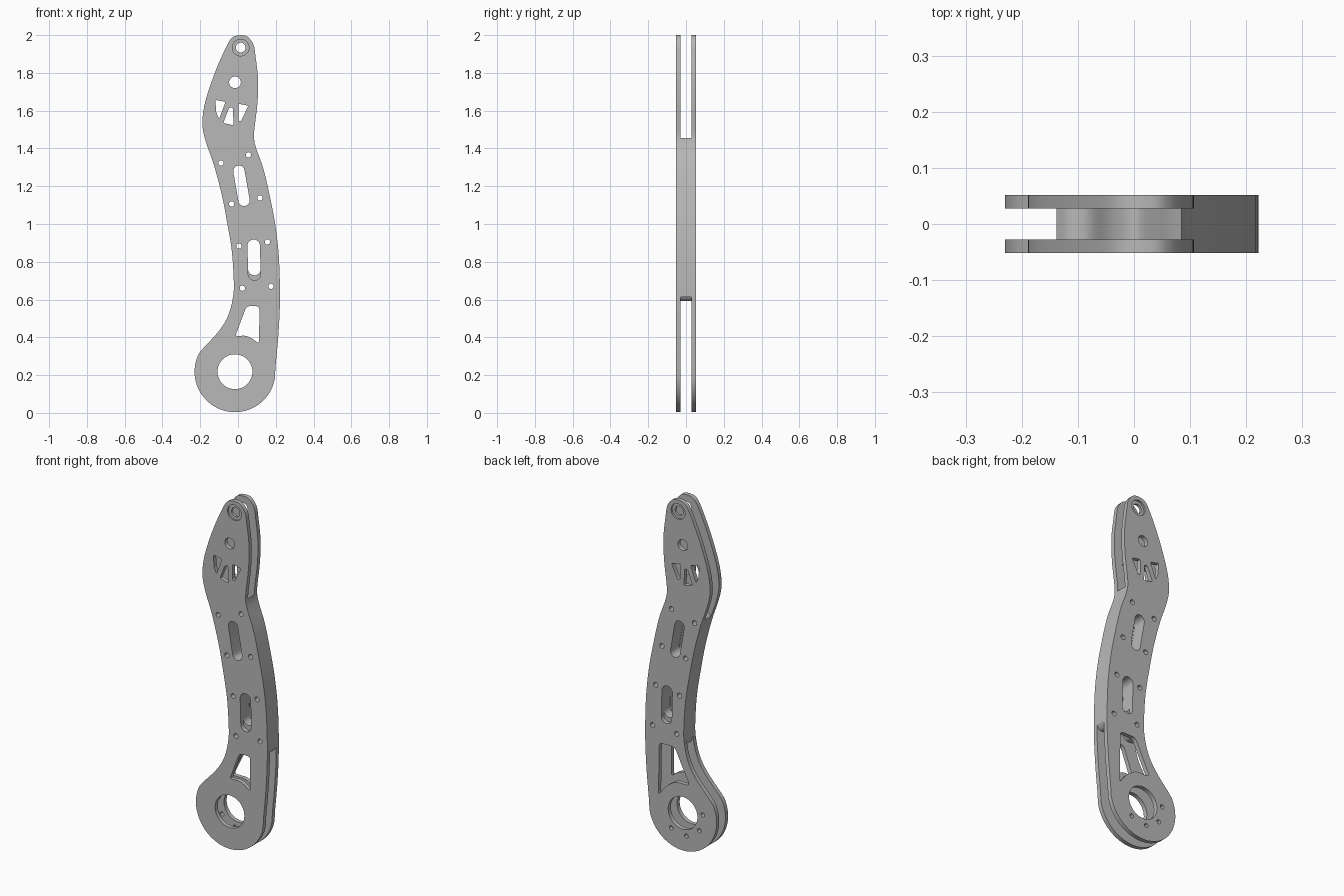
import bpy
from math import sin, cos, radians, pi
from mathutils import Vector

default_cube = bpy.data.objects.get("Cube")
if default_cube:
    bpy.data.objects.remove(default_cube, do_unlink=True)

PLATE_THICKNESS = .024
PLATE_OFFSET = .04
SPACER_THICKNESS = .056
PIVOT = (-.016, .218)

metal = bpy.data.materials.new("plain grey metal")
metal.use_nodes = True
metal.diffuse_color = (.48, .48, .48, 1)
metal.node_tree.nodes["Principled BSDF"].inputs["Base Color"].default_value = (.48, .48, .48, 1)


def arc(centre, radius, start=0, end=360, steps=32):
    """Points along an arc, angles in degrees; a full turn omits the last point."""
    count = steps if end - start == 360 else steps + 1
    angles = [radians(start + (end - start) * i / steps) for i in range(count)]
    return [(centre[0] + radius * cos(a), centre[1] + radius * sin(a)) for a in angles]


def smooth_path(points, steps=4):
    """Open smooth path that passes through every point."""
    p = [Vector(q) for q in points]
    p = [p[0]] + p + [p[-1]]
    path = []
    for a, b, c, d in zip(p, p[1:], p[2:], p[3:]):
        for i in range(steps):
            t = i / steps
            path.append(tuple(b + (c - a) * t / 2 + (a * 2 - b * 5 + c * 4 - d) * t * t / 2
                              + (b * 3 - a - c * 3 + d) * t * t * t / 2))
    return path + [tuple(p[-1])]


def slot(top, bottom, radius):
    """Capsule-shaped opening."""
    tilt = (Vector(top) - Vector(bottom)).angle_signed(Vector((0, 1)))
    tilt = tilt * 180 / pi
    return (arc(top, radius, tilt, tilt + 180, steps=12)
            + arc(bottom, radius, tilt + 180, tilt + 359.9, steps=12))


def rounded(corners, radius):
    """Polygon with its corners softened by short curves."""
    result = []
    for i, corner in enumerate(corners):
        c = Vector(corner)
        before = c + (Vector(corners[i - 1]) - c).normalized() * radius
        after = c + (Vector(corners[(i + 1) % len(corners)]) - c).normalized() * radius
        for k in range(5):
            t = k / 4
            result.append(tuple(before * (1 - t) ** 2 + c * 2 * t * (1 - t) + after * t * t))
    return result


def extruded(name, loops, y, thickness):
    """Solid from an outline and its openings, drawn in x and z."""
    curve = bpy.data.curves.new(name, "CURVE")
    curve.dimensions = "2D"
    curve.fill_mode = "BOTH"
    curve.extrude = thickness / 2
    for loop in loops:
        spline = curve.splines.new("POLY")
        spline.points.add(len(loop) - 1)
        for point, (x, z) in zip(spline.points, loop):
            point.co = (x, z, 0, 1)
        spline.use_cyclic_u = True
    obj = bpy.data.objects.new(name, curve)
    bpy.context.collection.objects.link(obj)
    obj.location.y = y
    obj.rotation_euler.x = pi / 2
    bpy.ops.object.select_all(action="DESELECT")
    obj.select_set(True)
    bpy.context.view_layer.objects.active = obj
    bpy.ops.object.convert(target="MESH")
    obj = bpy.context.object
    bpy.ops.object.transform_apply(location=True, rotation=True, scale=True)
    obj.data.materials.clear()
    obj.data.materials.append(metal)
    return obj


def shade(obj):
    bpy.ops.object.select_all(action="DESELECT")
    obj.select_set(True)
    bpy.context.view_layer.objects.active = obj
    bpy.ops.object.shade_smooth_by_angle(angle=radians(30))


# Outline of the arm: left side upward, rounded tip, right side downward
left_side = smooth_path([
    (-.185, .341), (-.1, .435), (-.05, .52), (-.024, .63), (-.024, .735), (-.034, .867),
    (-.056, 1), (-.087, 1.16), (-.13, 1.32), (-.167, 1.425), (-.188, 1.515), (-.183, 1.6),
    (-.161, 1.69), (-.119, 1.81), (-.071, 1.92), (-.04, 1.977), (-.015, 1.996)])
right_side = smooth_path([
    (.014, 2), (.05, 1.992), (.082, 1.95), (.093, 1.885), (.106, 1.77), (.103, 1.64),
    (.087, 1.505), (.085, 1.45), (.098, 1.395), (.135, 1.29), (.172, 1.13), (.199, .985),
    (.217, .815), (.222, .6), (.214, .416), (.199, .25)])
outline = left_side + right_side + arc(PIVOT, .214, -10, -212, steps=40)[:-1]

# Openings shared by both plates
tip_hole = (.014, 1.934)
bolts = [(-.09, 1.323), (.055, 1.366), (-.034, 1.106), (.116, 1.138),
         (.005, .883), (.156, .905), (.023, .66), (.175, .67)]
bolt_holes = [arc(b, .014, steps=16) for b in bolts]
trusses = [
    [(-.12, 1.657), (-.066, 1.647), (-.1, 1.555), (-.115, 1.59)],
    [(-.047, 1.615), (-.028, 1.618), (-.023, 1.522), (-.078, 1.535)],
    [(.002, 1.637), (.055, 1.626), (.015, 1.543), (.002, 1.547)]]
plate_openings = bolt_holes + [rounded(t, .008) for t in trusses] + [
    arc(tip_hole, .026), arc((-.016, 1.75), .031), arc(PIVOT, .0925, steps=48),
    slot((.005, 1.28), (.032, 1.125), .03), slot((.083, .885), (.087, .735), .033)]

# Lower windows: small in the front plate, large in the back plate
front_window = rounded([(.045, .565), (.113, .565), (.112, .365), (.075, .395),
                        (.04, .41), (-.015, .405)], .018)
back_window = rounded([(.035, .58), (.133, .58), (.138, .28), (.09, .345),
                       (.03, .385), (-.06, .385)], .022)
# Ring of screw holes in the back plate only
screws = [arc(arc(PIVOT, .128, a, a + 1, 1)[0], .012, steps=16) for a in (170, 215, 260, 305)]

for name, y, extra in (("front_plate", -PLATE_OFFSET, [front_window]),
                       ("back_plate", PLATE_OFFSET, [back_window] + screws)):
    plate = extruded(name, [outline] + plate_openings + extra, y, PLATE_THICKNESS)
    # Shallow recess around the tip hole on the outer face
    side = 1 if y > 0 else -1
    cutter = extruded("recess_cutter", [arc(tip_hole, .044)], y + side * .012, .02)
    cutter.hide_render = True
    recess = plate.modifiers.new("recess", "BOOLEAN")
    recess.operation = "DIFFERENCE"
    recess.object = cutter
    recess.solver = "EXACT"
    bpy.ops.object.select_all(action="DESELECT")
    plate.select_set(True)
    bpy.context.view_layer.objects.active = plate
    bpy.ops.object.modifier_apply(modifier="recess")
    bpy.data.objects.remove(cutter, do_unlink=True)
    shade(plate)

# Spacer filling the middle of the arm, with scalloped ends
top_end = smooth_path([(-.138, 1.345), (-.115, 1.365), (-.08, 1.365), (-.04, 1.335), (.005, 1.325),
                       (.035, 1.37), (.06, 1.42), (.085, 1.455)])
bottom_end = smooth_path([(.222, .62), (.2, .595), (.16, .6), (.13, .645), (.09, .665),
                          (.06, .64), (.03, .6), (-.015, .6)])
spacer_outline = ([p for p in left_side if .62 < p[1] < 1.34] + top_end
                  + [p for p in right_side if .63 < p[1] < 1.45] + bottom_end)
spacer_slots = [slot((.005, 1.28), (.032, 1.125), .031), slot((.083, .885), (.087, .762), .034)]
spacer = extruded("spacer", [spacer_outline] + spacer_slots + bolt_holes, 0, SPACER_THICKNESS)
shade(spacer)
